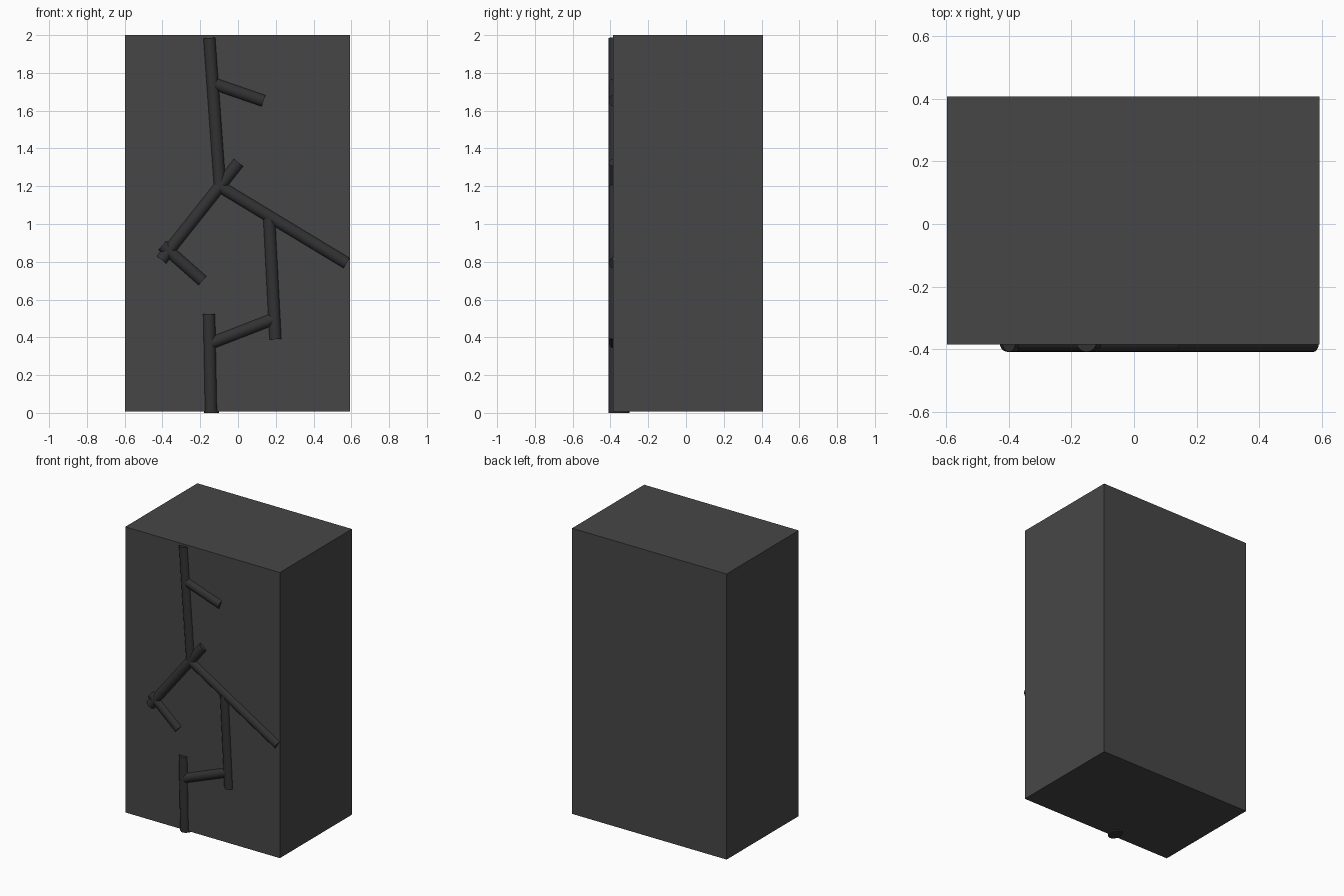
import bpy, math
from mathutils import Vector

if "Cube" in bpy.data.objects:
    bpy.data.objects.remove(bpy.data.objects["Cube"])


def material(name, v):
    m = bpy.data.materials.new(name)
    m.diffuse_color = (v, v, v, 1)
    m.use_nodes = True
    m.node_tree.nodes["Principled BSDF"].inputs["Base Color"].default_value = m.diffuse_color
    return m


stone = material("dark_grey", 0.062)
vein = material("darker_grey", 0.032)

# Main block
bpy.ops.mesh.primitive_cube_add(size=1, location=(-0.003, 0.011, 1.004))
block = bpy.context.object
block.name = "block"
block.dimensions = (1.192, 0.794, 1.991)
bpy.ops.object.transform_apply(location=False, rotation=False, scale=True)
block.data.materials.append(stone)

# Rods half sunk into the front face
PIPE_Y = -0.376


def rod(name, x1, z1, x2, z2, r=0.033):
    a, b = Vector((x1, PIPE_Y, z1)), Vector((x2, PIPE_Y, z2))
    d = b - a
    bpy.ops.mesh.primitive_cylinder_add(vertices=24, radius=r, depth=d.length,
                                        location=(a + b) / 2)
    o = bpy.context.object
    o.name = name
    o.rotation_euler = d.to_track_quat('Z', 'Y').to_euler()
    o.data.materials.append(vein)
    bpy.ops.object.shade_smooth_by_angle(angle=math.radians(35))


rod("upper_stem", -0.152, 1.985, -0.095, 1.19)
rod("upper_twig", -0.12, 1.74, 0.135, 1.652)
rod("left_branch", 0.003, 1.325, -0.405, 0.81)
rod("left_twig", -0.400, 0.887, -0.188, 0.70)
rod("right_branch", -0.098, 1.20, 0.575, 0.793)
rod("inner_stem", 0.165, 1.03, 0.198, 0.39)
rod("cross_twig", 0.188, 0.497, -0.14, 0.37)
rod("lower_stem", -0.153, 0.523, -0.143, 0.004)

# Small foot pad under the lowest stem
bpy.ops.mesh.primitive_cylinder_add(vertices=16, radius=1, depth=1,
                                    location=(-0.14, -0.354, 0.006))
pad = bpy.context.object
pad.name = "foot_pad"
pad.scale = (0.04, 0.055, 0.012)
bpy.ops.object.transform_apply(location=False, rotation=False, scale=True)
pad.data.materials.append(vein)
